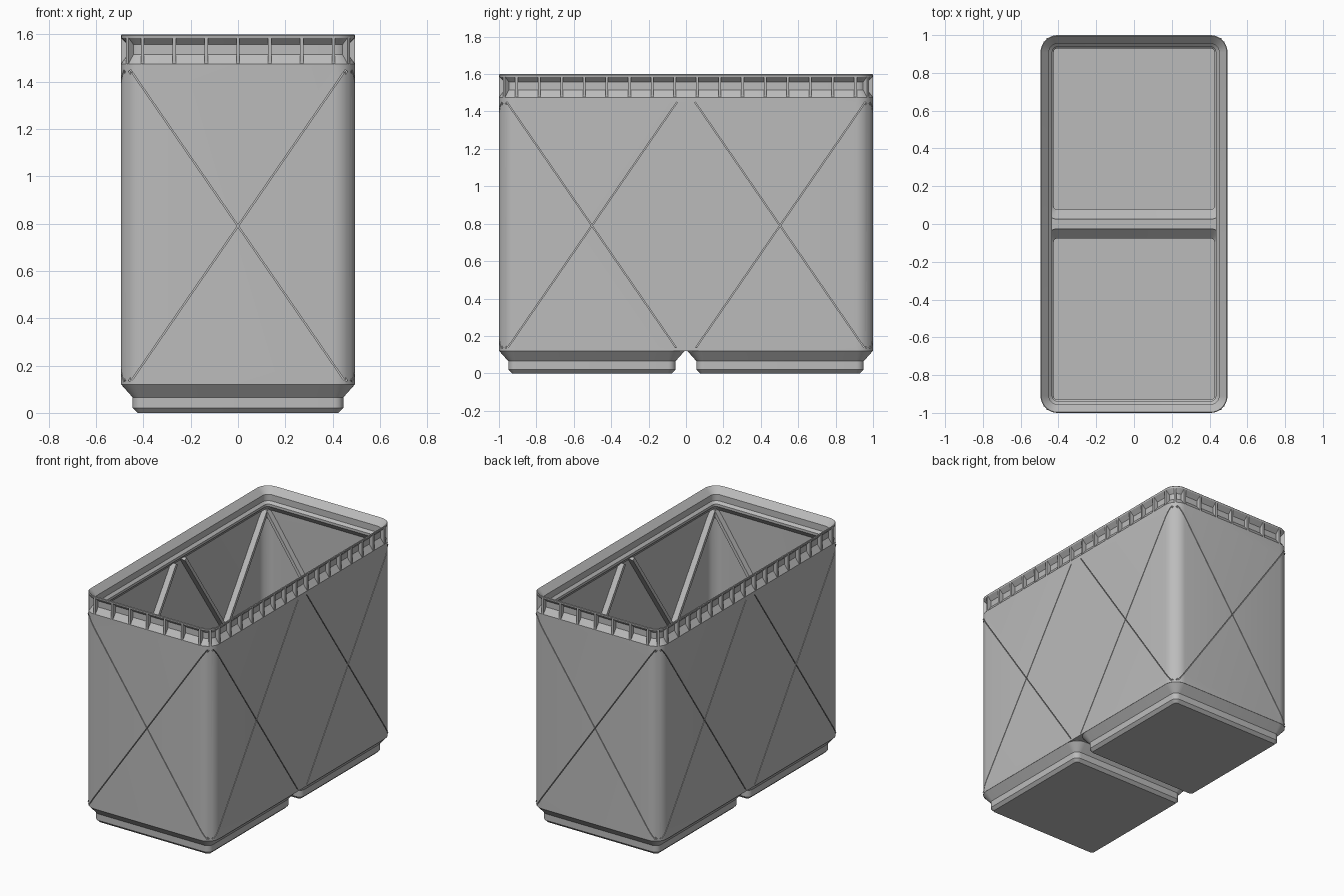
import bpy, bmesh, math
from mathutils import Matrix, Vector

if "Cube" in bpy.data.objects:
    bpy.data.objects.remove(bpy.data.objects["Cube"])

HX, HY, R = 0.495, 1.0, 0.09      # half width, half depth, corner radius
UNIT = 0.503                      # centre of each foot along y
SEG = 8

grey = bpy.data.materials.new("light_grey")
grey.diffuse_color = (0.5, 0.5, 0.5, 1)
grey.use_nodes = True
grey.node_tree.nodes["Principled BSDF"].inputs["Base Color"].default_value = grey.diffuse_color


def finish(bm, name):
    bmesh.ops.recalc_face_normals(bm, faces=bm.faces[:])
    me = bpy.data.meshes.new(name)
    bm.to_mesh(me)
    bm.free()
    ob = bpy.data.objects.new(name, me)
    bpy.context.collection.objects.link(ob)
    me.materials.append(grey)
    return ob


def ring(bm, hx, hy, inset, z, cy=0):
    """Rounded rectangle of vertices, pulled in by inset."""
    r = max(R - inset, 0.015)
    verts = []
    for k, (sx, sy) in enumerate([(1, 1), (-1, 1), (-1, -1), (1, -1)]):
        for i in range(SEG + 1):
            a = math.pi / 2 * (k + i / SEG)
            verts.append(bm.verts.new((sx * (hx - inset - r) + r * math.cos(a),
                                       cy + sy * (hy - inset - r) + r * math.sin(a), z)))
    return verts


def loft(name, hx, hy, profile, cy=0, closed=False):
    """Sweep an (inset, z) profile round a rounded rectangle."""
    bm = bmesh.new()
    rings = [ring(bm, hx, hy, i, z, cy) for i, z in profile]
    pairs = list(zip(rings, rings[1:]))
    if closed:
        pairs.append((rings[-1], rings[0]))
    else:
        bm.faces.new(rings[0])
        bm.faces.new(rings[-1])
    for a, b in pairs:
        n = len(a)
        for i in range(n):
            j = (i + 1) % n
            bm.faces.new((a[i], a[j], b[j], b[i]))
    return finish(bm, name)


def prism(bm, points, vec):
    """Extrude a polygon along vec."""
    f = bm.faces.new([bm.verts.new(p) for p in points])
    ext = bmesh.ops.extrude_face_region(bm, geom=[f])["geom"]
    bmesh.ops.translate(bm, verts=[v for v in ext if isinstance(v, bmesh.types.BMVert)], vec=vec)


# Outer wall with stacking lip and recessed band below the rim
body = loft("bin_wall", HX, HY, [
    (0, 0.12), (0, 1.475), (0.03, 1.515), (0.03, 1.557), (0.002, 1.585), (0, 1.596),
    (0.004, 1.6), (0.045, 1.557), (0.045, 1.513), (0.062, 1.497),
    (0.062, 1.48), (0.02, 1.435), (0.02, 0.12)], closed=True)

# Two hollow stepped feet
feet = []
for side, label in ((-1, "front"), (1, "back")):
    feet.append(loft(label + "_foot", HX, HY - UNIT, [
        (0.07, 0), (0.05, 0.02), (0.05, 0.065), (0.001, 0.12), (0.002, 0.14),
        (0.02, 0.14), (0.02, 0.125), (0.07, 0.075), (0.07, 0.03)], cy=side * UNIT))

# Bridge joining the feet under the middle ridge
bm = bmesh.new()
for s in (-1, 1):
    prism(bm, [(s * 0.41, -0.005, 0.121), (s * 0.49, -0.06, 0.121),
               (s * 0.49, 0.06, 0.121), (s * 0.41, 0.005, 0.121)], (0, 0, 0.017))
prism(bm, [(-0.48, -0.018, 0.121), (0.48, -0.018, 0.121),
           (0.48, 0.018, 0.121), (-0.48, 0.018, 0.121)], (0, 0, 0.0185))
bridge = finish(bm, "foot_bridge")

# Thin dividers that split the rim band into pockets
bm = bmesh.new()
T = 0.014


def divider(pos, angle):
    """pos is on the outer surface, angle is the outward direction."""
    out = Vector((math.cos(angle), math.sin(angle), 0))
    side = Vector((-out.y, out.x, 0))
    pts = [Vector((pos[0], pos[1], z)) - out * d - side * T / 2 for d, z in
           ((0.001, 1.47), (0.035, 1.47), (0.035, 1.557), (0.006, 1.588), (0.001, 1.588))]
    prism(bm, pts, side * T)


for s in (-1, 1):
    for i in range(-3, 4):
        divider((i * 0.1345, s * HY), s * math.pi / 2)
    for i in range(16):
        divider((s * HX, (i - 7.5) * 0.1208), 0 if s > 0 else math.pi)
    for t in (-1, 1):
        a = math.atan2(t, s)
        divider((s * (HX - R) + R * math.cos(a), t * (HY - R) + R * math.sin(a)), a)
dividers = finish(bm, "rim_dividers")

# Diagonal cross ribs inside the wall, and the slits that split them
W, H, ZC = 0.91, 1.32, 0.79
panels = [((0, -HY), -90), ((0, HY), 90)]
panels += [((s * HX, t * UNIT), 0 if s > 0 else 180) for s in (-1, 1) for t in (-1, 1)]


def crosses(name, near, far, width, lean):
    bm = bmesh.new()
    for (x, y), deg in panels:
        m = (Matrix.Translation((x, y, ZC)) @ Matrix.Rotation(math.radians(deg), 4, 'Z')
             @ Matrix.Rotation(lean * math.atan2(W, H), 4, 'X')
             @ Matrix.Translation((-(near + far) / 2, 0, 0))
             @ Matrix.Diagonal((far - near, width, math.hypot(W, H), 1)))
        bmesh.ops.create_cube(bm, size=1, matrix=m)
    return finish(bm, name)


ribs = []
cutters = []
for lean, label in ((1, "rising"), (-1, "falling")):
    ribs.append(crosses(label + "_ribs", 0.015, 0.06, 0.022, lean))
    cutters.append(crosses(label + "_slit_cutter", -0.02, 0.05, 0.005, lean))

for ob in [body] + ribs:
    for c in cutters:
        mod = ob.modifiers.new("slit", 'BOOLEAN')
        mod.operation, mod.object, mod.solver = 'DIFFERENCE', c, 'EXACT'
    bpy.context.view_layer.objects.active = ob
    for mod in list(ob.modifiers):
        bpy.ops.object.modifier_apply(modifier=mod.name)
for c in cutters:
    bpy.data.objects.remove(c)

# Smooth the rounded corners, keep the creases
bpy.ops.object.select_all(action='DESELECT')
for ob in [body] + feet:
    ob.select_set(True)
bpy.context.view_layer.objects.active = body
bpy.ops.object.shade_smooth_by_angle(angle=math.radians(25))
